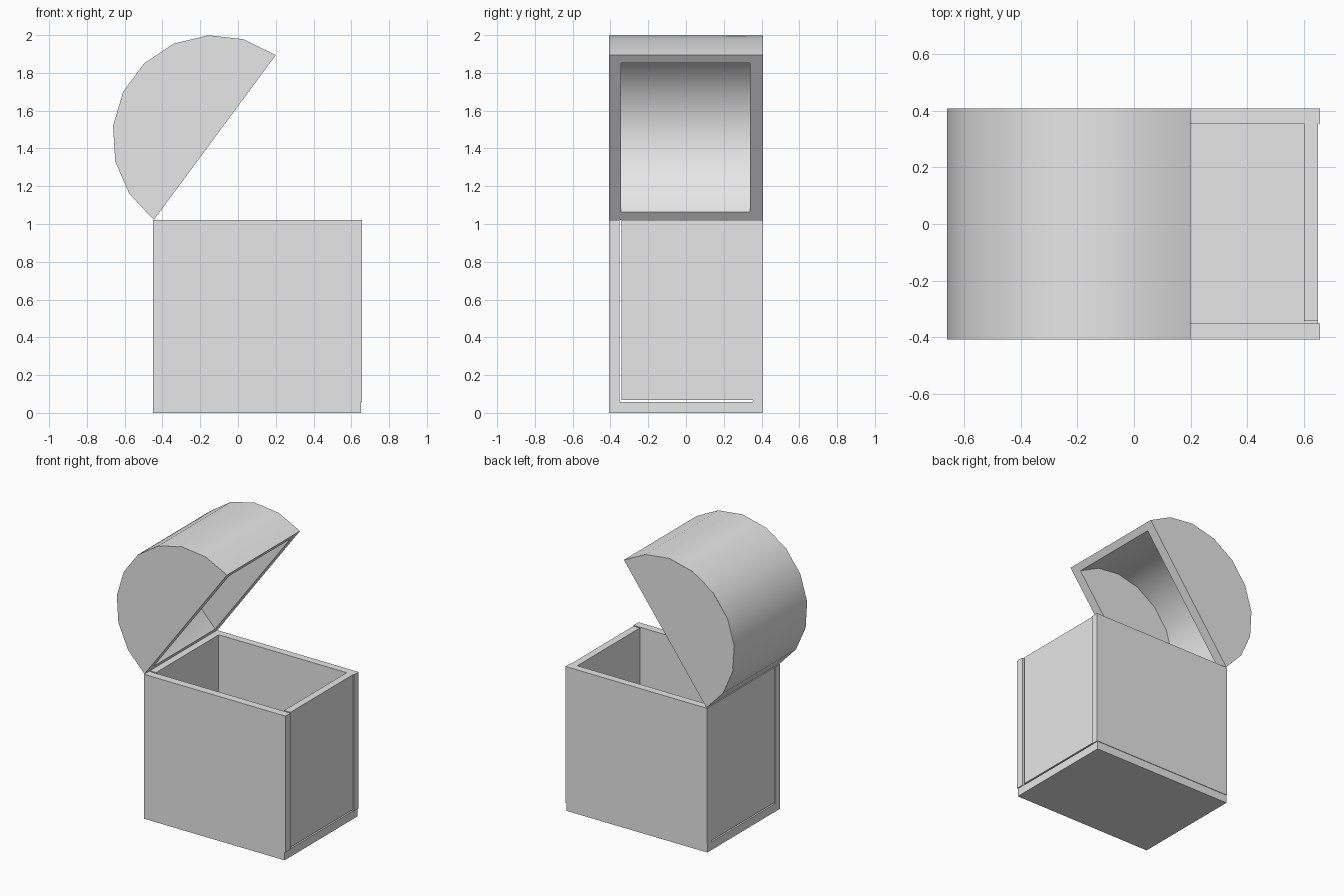
import bpy
import bmesh
from math import cos, sin, radians, pi

cube = bpy.data.objects.get("Cube")
if cube:
    bpy.data.objects.remove(cube, do_unlink=True)

# One plain grey for the whole chest
GREY = (0.8, 0.8, 0.8, 1)
grey = bpy.data.materials.new("plain grey")
grey.use_nodes = True
grey.diffuse_color = GREY
grey.node_tree.nodes["Principled BSDF"].inputs["Base Color"].default_value = GREY


def add_object(name, bm):
    bmesh.ops.recalc_face_normals(bm, faces=bm.faces)
    mesh = bpy.data.meshes.new(name)
    bm.to_mesh(mesh)
    bm.free()
    mesh.materials.append(grey)
    obj = bpy.data.objects.new(name, mesh)
    bpy.context.collection.objects.link(obj)
    return obj


def board(name, x, y, z):
    """Box between the given (low, high) limits."""
    bm = bmesh.new()
    bmesh.ops.create_cube(bm, size=1)
    for v in bm.verts:
        for i, (low, high) in enumerate((x, y, z)):
            v.co[i] = low if v.co[i] < 0 else high
    return add_object(name, bm)


def arc(radius, steps=9):
    """Half circle in the tilted plane of the open lid."""
    return [(LID_X + radius * cos(LID_TILT + pi * k / steps),
             LID_Z + radius * sin(LID_TILT + pi * k / steps))
            for k in range(steps + 1)]


def extrude_profile(name, profile, y0, y1):
    """Prism along y from an outline of (x, z) points."""
    bm = bmesh.new()
    face = bm.faces.new([bm.verts.new((x, y0, z)) for x, z in profile])
    moved = bmesh.ops.extrude_face_region(bm, geom=[face], use_keep_orig=True)["geom"]
    bmesh.ops.translate(bm, vec=(0, y1 - y0, 0),
                        verts=[g for g in moved if isinstance(g, bmesh.types.BMVert)])
    return add_object(name, bm)


# Box
TOP = 1.02
board("bottom_board", (-0.45, 0.65), (-0.408, 0.404), (0, 0.057))
board("front_board", (-0.45, 0.657), (-0.408, -0.352), (0.057, TOP))
board("back_board", (-0.45, 0.657), (0.356, 0.408), (0.057, TOP))
for name, x in (("left_board", (0.6, 0.65)), ("right_board", (-0.45, -0.4))):
    board(name, x, (-0.342, 0.356), (0.067, TOP))

# Open barrel lid, hinged on the right edge of the box
LID_X, LID_Z, LID_TILT = -0.123, 1.458, radians(53.5)
OUTER, INNER = 0.542, 0.492
shell = extrude_profile("lid_shell", arc(OUTER) + arc(INNER)[::-1], -0.407, 0.407)
for name, y0, y1 in (("lid_front_cap", -0.408, -0.343), ("lid_back_cap", 0.34, 0.408)):
    extrude_profile(name, arc(OUTER - 0.0015), y0, y1)

# Smooth the curved shell, keeping its rim sharp
bpy.ops.object.select_all(action="DESELECT")
shell.select_set(True)
bpy.context.view_layer.objects.active = shell
bpy.ops.object.shade_smooth_by_angle(angle=radians(30))
